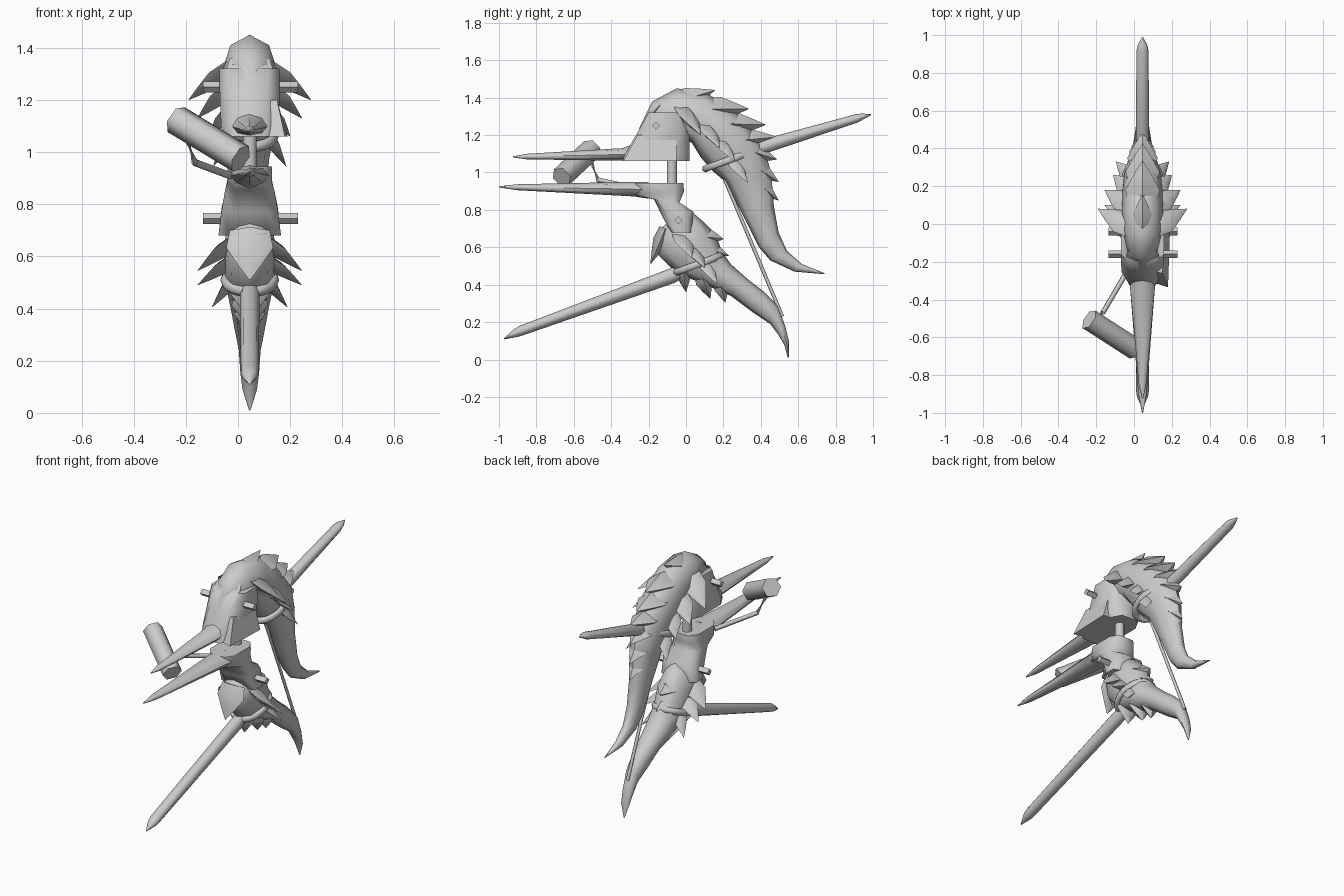
import bpy, bmesh, math
from mathutils import Vector

CX = 0.045  # symmetry plane
grey = bpy.data.materials.new("plain grey")
grey.diffuse_color = (0.6, 0.6, 0.6, 1)


def finish(name, bm, angle=65):
    bmesh.ops.recalc_face_normals(bm, faces=bm.faces)
    me = bpy.data.meshes.new(name)
    bm.to_mesh(me)
    bm.free()
    me.materials.append(grey)
    ob = bpy.data.objects.new(name, me)
    bpy.context.collection.objects.link(ob)
    bpy.ops.object.select_all(action='DESELECT')
    ob.select_set(True)
    bpy.context.view_layer.objects.active = ob
    bpy.ops.object.shade_smooth_by_angle(angle=math.radians(angle))
    return ob


def skin(bm, rings):
    n = len(rings[0])
    vs = [[bm.verts.new(p) for p in r] for r in rings]
    for a, b in zip(vs, vs[1:]):
        for i in range(n):
            bm.faces.new((a[i], a[(i + 1) % n], b[(i + 1) % n], b[i]))
    bm.faces.new(vs[0])
    bm.faces.new(vs[-1])


def loft(name, stations, n=8, boxy=False, angle=65):
    """Each station: one edge (y, z), opposite edge (y, z), half width."""
    k = .6
    box = ((1, k), (k, 1), (-k, 1), (-1, k), (-1, -k), (-k, -1), (k, -1), (1, -k))
    rnd = [(math.cos(math.tau * i / n), math.sin(math.tau * i / n)) for i in range(n)]
    bm = bmesh.new()
    skin(bm, [[(CX + w * s, (y1 + y2) / 2 + c * (y1 - y2) / 2, (z1 + z2) / 2 + c * (z1 - z2) / 2)
               for c, s in (box if boxy else rnd)] for y1, z1, y2, z2, w in stations])
    return finish(name, bm, angle)


def rod(name, points, radii, n=8):
    """Round bar along a path."""
    pts = [Vector(p) for p in points]
    rings = []
    for i, p in enumerate(pts):
        d = (pts[min(i + 1, len(pts) - 1)] - pts[max(i - 1, 0)]).normalized()
        u = d.orthogonal().normalized()
        v = d.cross(u)
        rings.append([p + radii[i] * (u * math.cos(math.tau * (j + .5) / n) +
                                      v * math.sin(math.tau * (j + .5) / n)) for j in range(n)])
    bm = bmesh.new()
    skin(bm, rings)
    return finish(name, bm)


def scales(name, items, mirrored=True):
    """Leaf scales: base point, tip point, flat width direction, half width, half thickness."""
    bm = bmesh.new()
    for base, tip, wide, w, t in items:
        for sx in ((1, -1) if mirrored else (1,)):
            b, e, wd = (Vector((CX + sx * p[0], p[1], p[2])) for p in (base, tip, wide))
            wd.x -= CX
            d = (e - b).normalized()
            wd = (wd - d * wd.dot(d)).normalized()
            th = d.cross(wd)
            rings = []
            for f, s in ((0, .85), (.35, 1), (.7, .5), (1, .02)):
                c = b.lerp(e, f)
                rings.append([c + wd * w * s, c + th * t * s, c - wd * w * s, c - th * t * s])
            skin(bm, rings)
    return finish(name, bm, 60)


# Upper and lower tapered bodies with curled tails
loft("upper_body", [
    (-.225, 1.29, -.21, 1.24, .01), (-.18, 1.38, -.13, 1.2, .085), (-.05, 1.45, -.03, 1.18, .105),
    (.11, 1.425, .03, 1.16, .11), (.29, 1.31, .08, 1.08, .105), (.41, 1.16, .14, 1.01, .095),
    (.455, 1.0, .21, .95, .075), (.47, .82, .30, .78, .055), (.495, .68, .39, .60, .043),
    (.54, .58, .45, .53, .034), (.62, .51, .58, .47, .022), (.74, .462, .74, .456, .003)])
loft("lower_body", [
    (.03, .79, -.10, .73, .03), (.09, .74, -.16, .68, .09), (.16, .67, -.15, .56, .10),
    (.19, .58, -.05, .46, .095), (.24, .51, .08, .41, .085), (.33, .43, .24, .34, .07),
    (.42, .36, .36, .25, .055), (.49, .29, .45, .19, .042), (.53, .18, .495, .13, .036),
    (.55, .10, .525, .08, .028), (.55, .01, .544, .01, .003)])

# Block heads and beaks
loft("upper_head", [
    (-.34, 1.06, .02, 1.06, .10), (-.325, 1.10, .02, 1.10, .11),
    (-.25, 1.23, .02, 1.23, .115), (-.20, 1.32, .0, 1.32, .115)], boxy=True)
loft("lower_head", [
    (-.27, .945, -.015, .945, .085), (-.27, .88, -.01, .90, .085), (-.17, .855, -.035, .84, .095),
    (-.13, .77, .04, .79, .108), (-.08, .68, .03, .68, .12)], boxy=True)
loft("upper_beak", [
    (-.925, 1.086, -.925, 1.08, .003), (-.85, 1.10, -.85, 1.07, .02),
    (-.34, 1.13, -.34, 1.063, .065), (-.26, 1.16, -.26, 1.063, .07)])
loft("lower_beak", [
    (-1.0, .926, -1.0, .92, .003), (-.9, .937, -.9, .905, .022),
    (-.28, .95, -.28, .872, .07), (-.2, .95, -.2, .86, .08)])

# Flared lug on the right lower edge of the upper head
bm = bmesh.new()
for p in ((.10, -.31, 1.06), (.18, -.335, 1.06), (.19, -.05, 1.06), (.10, -.05, 1.06),
          (.15, -.26, 1.2), (.15, -.05, 1.2), (.10, -.05, 1.2), (.10, -.25, 1.2)):
    bm.verts.new(p)
bmesh.ops.convex_hull(bm, input=bm.verts)
finish("head_lug", bm, 50)

# Long blades
loft("upper_blade", [
    (.28, 1.11, .30, 1.05, .03), (.34, 1.158, .37, 1.083, .036), (.91, 1.312, .92, 1.268, .032),
    (.94, 1.315, .95, 1.285, .026), (.99, 1.312, .99, 1.306, .003)])
loft("lower_blade", [
    (.02, .53, .04, .47, .03), (-.09, .485, -.06, .41, .038), (-.89, .18, -.875, .128, .034),
    (-.92, .162, -.905, .12, .03), (-.972, .115, -.972, .108, .003)])

# Oval collars where the blades grip the bodies
for name, y, z in (("upper_collar", .225, 1.065), ("lower_collar", .065, .51)):
    bpy.ops.mesh.primitive_torus_add(major_segments=20, minor_segments=6,
                                     major_radius=.127, minor_radius=.021,
                                     location=(CX, y, z), rotation=(math.atan2(.1, .27), 0, 0))
    ob = bpy.context.object
    ob.name = name
    ob.scale.x = .76
    ob.data.materials.append(grey)
    bpy.ops.object.shade_smooth_by_angle(angle=math.radians(65))

# Side scales
scales("upper_side_scales", [
    ((.05, -.02, 1.34), (.235, .08, 1.20), (0, 1, -.6), .07, .04),
    ((.07, .10, 1.25), (.20, .18, 1.13), (0, 1, -.6), .06, .032),
    ((.07, .18, 1.17), (.155, .26, 1.06), (0, 1, -.6), .05, .028),
    ((.06, .24, 1.08), (.14, .33, .945), (0, 1, -.6), .045, .025)])
scales("lower_side_scales", [
    ((.06, -.03, .66), (.20, .03, .545), (0, 1, -.5), .06, .03),
    ((.06, .03, .59), (.20, .10, .49), (0, 1, -.5), .05, .028),
    ((.05, .09, .53), (.145, .165, .405), (0, 1, -.5), .045, .025)])

# Ridge scales along the back and the underside
X = (1, 0, 0)
scales("upper_ridge_scales", [
    ((0, -.14, 1.36), (0, -.25, 1.235), X, .09, .03),
    ((0, -.07, 1.37), (0, .155, 1.44), X, .07, .06), ((0, .10, 1.34), (0, .335, 1.34), X, .09, .065),
    ((0, .20, 1.26), (0, .425, 1.255), X, .09, .06), ((0, .28, 1.17), (0, .485, 1.19), X, .08, .055),
    ((0, .33, 1.12), (0, .485, 1.07), X, .07, .05), ((0, .36, 1.04), (0, .495, .95), X, .06, .045),
    ((0, .39, .94), (0, .495, .85), X, .05, .035)], False)
scales("lower_ridge_scales", [
    ((0, -.11, .70), (0, -.19, .51), X, .09, .04), ((0, -.02, .52), (0, .0, .36), X, .08, .045),
    ((0, .08, .46), (0, .13, .325), X, .07, .045), ((0, .18, .42), (0, .21, .305), X, .06, .04),
    ((0, .07, .66), (0, .20, .645), X, .07, .05), ((0, .10, .60), (0, .23, .555), X, .06, .04)], False)

# Cross pins, joining post and taut string
for name, y, z in (("upper_pin", -.16, 1.25), ("lower_pin", -.04, .745)):
    rod(name, [(-.135, y, z), (.23, y, z)], [.021, .021], 4)
rod("joining_post", [(CX, -.075, .92), (CX, -.075, 1.08)], [.028, .028])
rod("bow_string", [(CX, .2, .98), (CX, .515, .23)], [.01, .01], 6)

# Sighting tube on a bent arm
rod("sight_tube", [(-.238, -.505, 1.125), (.01, -.665, .975)], [.058, .058], 6)
rod("sight_arm", [(-.03, -.24, .91), (-.165, -.47, .96), (-.2, -.51, 1.06)], [.014] * 3, 6)
